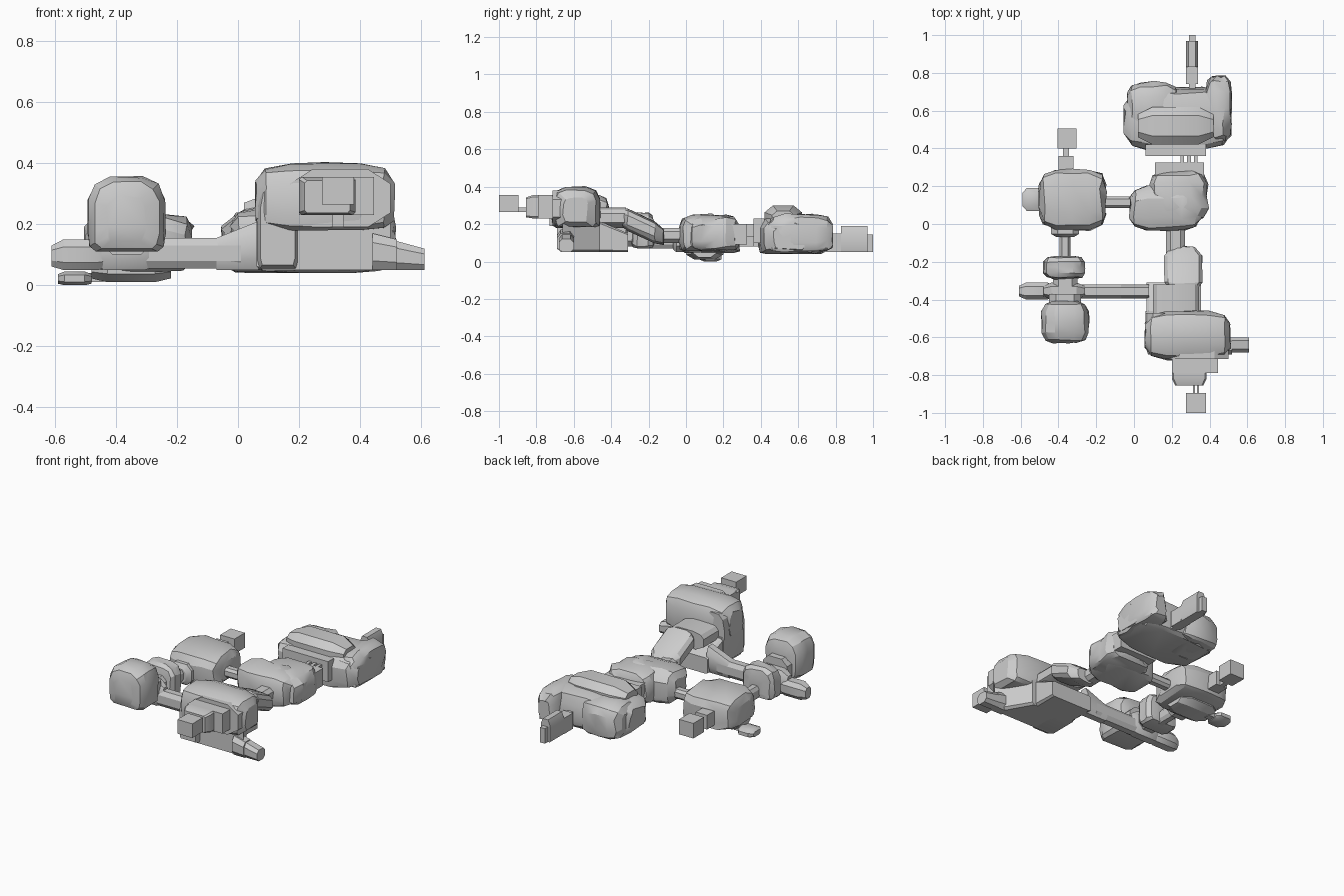
import bpy, bmesh, math, random
from mathutils import Vector

cube = bpy.data.objects.get("Cube")
if cube:
    bpy.data.objects.remove(cube, do_unlink=True)
random.seed(4)

rock = bpy.data.materials.new("stone_grey")
rock.use_nodes = True
GREY = (0.6, 0.6, 0.6, 1)
rock.diffuse_color = GREY
rock.node_tree.nodes["Principled BSDF"].inputs["Base Color"].default_value = GREY

# Cross-section quadrants: worn roof, worn floor, carved tunnel, squared hall
ROOF = [(1, .4), (.83, .8), (.42, 1)]
FLOOR = [(1, .5), (.95, .86), (.8, 1)]
TUNNEL = [(1, .5), (.55, 1)]
HALL = [(1, .85), (.9, 1)]

# Lengthwise profiles as (position, scale)
STRAIGHT = [(0, 1), (1, 1)]
NOSE = [(0, .6), (.2, 1), (.8, 1), (1, .6)]
BULGE = [(0, .5), (.07, .84), (.25, 1), (.5, 1), (.75, 1), (.93, .84), (1, .5)]


def outline(top, bottom):
    """Mirror a top and a bottom quadrant into a full ring."""
    return (top + [(-u, v) for u, v in top[::-1]]
            + [(-u, -v) for u, v in bottom] + [(u, -v) for u, v in bottom[::-1]])


def finish(name, bm):
    bmesh.ops.recalc_face_normals(bm, faces=bm.faces)
    mesh = bpy.data.meshes.new(name)
    bm.to_mesh(mesh)
    bm.free()
    mesh.materials.append(rock)
    obj = bpy.data.objects.new(name, mesh)
    bpy.context.collection.objects.link(obj)
    bpy.ops.object.select_all(action='DESELECT')
    bpy.context.view_layer.objects.active = obj
    obj.select_set(True)
    bpy.ops.object.shade_smooth_by_angle(angle=math.radians(28))


def box(name, x, y, z):
    """Plain block between the given bounds."""
    bm = bmesh.new()
    bmesh.ops.create_cube(bm, size=1)
    for vert in bm.verts:
        vert.co = [span[c > 0] for c, span in zip(vert.co, (x, y, z))]
    finish(name, bm)


def loft(name, x, y, z, along, top=TUNNEL, bottom=TUNNEL, ends=STRAIGHT,
         rough=0, rise=0, narrow=0, drop=0):
    """Skin scaled rings along x or y inside the given bounds.
    rise tilts the part; narrow and drop pull in the side and roof at its far end."""
    bm = bmesh.new()
    length, side = (x, y) if along == 'x' else (y, x)
    rings = []
    for t, scale in ends:
        at = length[0] + t * (length[1] - length[0])
        near, far = side[0], side[1] - narrow * t
        low, high = z[0], z[1] - drop * t
        tilt = rise * (t - .5)
        ring = []
        for u, v in outline(top, bottom):
            # Floors shrink less than roofs towards the ends
            v *= scale if v > 0 else math.sqrt(scale)
            across = (near + far + u * scale * (far - near)) / 2
            up = (low + high + v * (high - low)) / 2
            point = Vector((at, across, up) if along == 'x' else (across, at, up))
            point += Vector([random.uniform(-rough, rough) for axis in range(3)])
            point.z = max(point.z, low) + tilt
            ring.append(bm.verts.new(point))
        rings.append(ring)
    for one, two in zip(rings, rings[1:]):
        for i in range(len(one)):
            j = (i + 1) % len(one)
            bm.faces.new((one[i], one[j], two[j], two[i]))
    bm.faces.new(rings[0])
    bm.faces.new(rings[-1])
    finish(name, bm)


def cavern(name, x, y, z, along, rough=.008):
    loft(name, x, y, z, along, top=ROOF, bottom=FLOOR, ends=BULGE, rough=rough)


# North cavern with raised roof, broken east wall and narrow exit
cavern("north_cavern", x=(-.05, .51), y=(.39, .72), z=(.04, .25), along='x')
cavern("north_east_wall", x=(.38, .515), y=(.44, .78), z=(.05, .25), along='y')
cavern("north_west_corner", x=(-.03, .24), y=(.5, .75), z=(.04, .25), along='x')
loft("north_roof_ridge", x=(.02, .42), y=(.42, .62), z=(.15, .3), along='x', ends=NOSE)
box("north_exit", x=(.29, .325), y=(.7, 1), z=(.05, .145))
box("north_exit_foot", x=(.275, .34), y=(.74, .83), z=(.05, .15))
loft("north_exit_chamber", x=(.275, .34), y=(.83, .97), z=(.05, .19), along='y',
     bottom=HALL)

# Stepped link between the north and middle caverns
box("north_landing", x=(.06, .38), y=(.36, .42), z=(.1, .23))
for i in range(3):
    left = .245 + i * .036
    box("link_passage", x=(left, left + .02), y=(.3, .37), z=(.13, .2))
box("middle_landing", x=(.11, .37), y=(.24, .325), z=(.09, .2))

# Middle cavern
cavern("middle_cavern", x=(-.02, .35), y=(-.035, .2), z=(.055, .25), along='x')
cavern("middle_east_side", x=(.08, .39), y=(.02, .28), z=(.06, .25), along='y')

# Tunnel climbing south to the upper cavern
loft("tunnel_neck", x=(.17, .27), y=(-.16, .0), z=(.1, .18), along='y')
loft("climbing_tunnel", x=(.16, .36), y=(-.36, -.12), z=(.13, .25), along='y',
     top=ROOF, bottom=ROOF, ends=NOSE, rough=.004, rise=-.11)
loft("tunnel_head", x=(.1, .345), y=(-.5, -.32), z=(.18, .29), along='y', top=ROOF)

# Upper south cavern
cavern("south_cavern", x=(.06, .51), y=(-.72, -.46), z=(.18, .4), along='x', rough=.005)
loft("south_west_wall", x=(.06, .2), y=(-.69, -.47), z=(.05, .36), along='y', top=ROOF,
     bottom=HALL, ends=[(0, .8), (.2, 1), (1, 1)])

# Lower hall under the upper cavern, with an east stub
loft("lower_hall", x=(.06, .5), y=(-.66, -.46), z=(.05, .22), along='y',
     top=HALL, bottom=HALL, narrow=.12)
loft("lower_hall_back", x=(.065, .355), y=(-.47, -.31), z=(.05, .22), along='y',
     top=HALL, bottom=HALL, drop=.07)
loft("east_stub_root", x=(.44, .52), y=(-.69, -.6), z=(.05, .17), along='x', drop=.02)
loft("east_stub", x=(.5, .61), y=(-.68, -.6), z=(.05, .15), along='x', drop=.03)

# South entrance
loft("south_frame", x=(.17, .5), y=(-.715, -.62), z=(.19, .38), along='y')
box("south_porch", x=(.2, .445), y=(-.79, -.68), z=(.23, .355))
loft("south_porch_front", x=(.2, .385), y=(-.855, -.78), z=(.23, .355), along='y',
     top=HALL, bottom=HALL, ends=[(0, .8), (.5, 1), (1, 1)])
for left in (.312, .334):
    box("south_strut", x=(left, left + .01), y=(-.9, -.82), z=(.265, .29))
box("south_gate", x=(.275, .38), y=(-1, -.895), z=(.265, .355))
box("south_drain", x=(.31, .345), y=(-.73, -.66), z=(.19, .23))

# Long passage to the west crossing
loft("cross_passage", x=(-.3, .01), y=(-.395, -.32), z=(.055, .155), along='x')
loft("passage_flare", x=(-.07, .08), y=(-.395, -.32), z=(.05, .155), along='x', drop=-.06)
loft("west_crossing", x=(-.48, -.26), y=(-.4, -.31), z=(.05, .2), along='x', ends=NOSE)
loft("west_stub", x=(-.61, -.42), y=(-.4, -.31), z=(.05, .15), along='x', ends=NOSE)

# Southwest cavern and its smaller neighbour
cavern("southwest_cavern", x=(-.49, -.24), y=(-.63, -.41), z=(.11, .355), along='y', rough=.004)
loft("southwest_neck", x=(-.45, -.28), y=(-.44, -.37), z=(.1, .25), along='y')
cavern("west_bead", x=(-.48, -.26), y=(-.29, -.17), z=(.07, .26), along='y', rough=.004)
loft("west_bead_neck", x=(-.43, -.3), y=(-.34, -.26), z=(.08, .2), along='y')
loft("west_neck", x=(-.395, -.335), y=(-.2, -.04), z=(.07, .15), along='y')
loft("west_room_collar", x=(-.44, -.29), y=(-.07, .02), z=(.05, .18), along='y', ends=NOSE)

# West room with a sunken floor, its passages and exits
cavern("west_room", x=(-.5, -.15), y=(-.03, .29), z=(.045, .235), along='x')
loft("west_room_pit", x=(-.48, -.22), y=(.0, .2), z=(.01, .12), along='x', ends=NOSE)
loft("room_link", x=(-.18, .04), y=(.085, .145), z=(.09, .15), along='x')
loft("room_west_stub", x=(-.59, -.48), y=(.07, .19), z=(.0, .045), along='x', ends=NOSE)
box("room_west_passage", x=(-.5, -.44), y=(.11, .15), z=(.01, .04))
box("room_exit", x=(-.4, -.32), y=(.25, .36), z=(.08, .17))
box("room_exit_strut", x=(-.375, -.345), y=(.35, .41), z=(.08, .12))
box("room_gate", x=(-.405, -.305), y=(.4, .505), z=(.08, .175))
